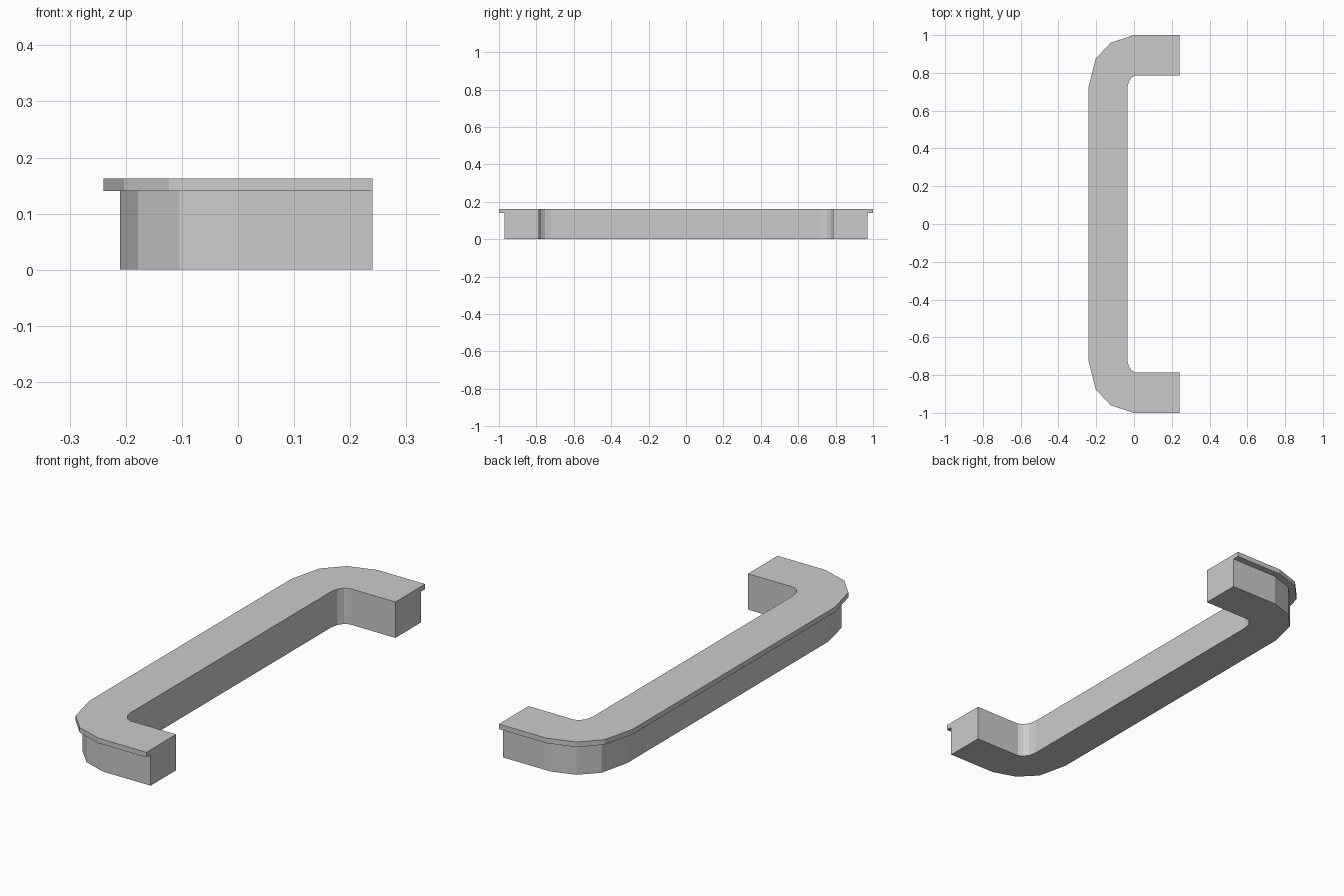
import bpy
import bmesh

cube = bpy.data.objects.get("Cube")
if cube:
    bpy.data.objects.remove(cube, do_unlink=True)

grey = bpy.data.materials.new("light grey")
grey.use_nodes = True
colour = (0.6, 0.6, 0.6, 1)
grey.diffuse_color = colour
grey.node_tree.nodes["Principled BSDF"].inputs["Base Color"].default_value = colour

END_X = 0.24

# Inner edge of the bracket on the +y half, from the end to the long bar
inner = [(END_X, 0.787), (0.01, 0.787), (-0.012, 0.776), (-0.028, 0.754), (-0.035, 0.72)]


def extruded_bracket(name, outer, bottom, top):
    """Close half of the outline, mirror it in y, and raise it to a solid."""
    half = outer + inner[::-1]
    # Outer run goes from the +y end round to the -y end, then back along the inside
    outline = outer + [(x, -y) for x, y in reversed(outer)]
    outline += [(x, -y) for x, y in half[len(outer):][::-1]]
    outline += half[len(outer):]
    bm = bmesh.new()
    base = bm.faces.new([bm.verts.new((x, y, bottom)) for x, y in outline])
    raised = bmesh.ops.extrude_face_region(bm, geom=[base], use_keep_orig=True)
    verts = [g for g in raised["geom"] if isinstance(g, bmesh.types.BMVert)]
    bmesh.ops.translate(bm, verts=verts, vec=(0, 0, top - bottom))
    bmesh.ops.recalc_face_normals(bm, faces=bm.faces)
    mesh = bpy.data.meshes.new(name)
    bm.to_mesh(mesh)
    bm.free()
    mesh.materials.append(grey)
    obj = bpy.data.objects.new(name, mesh)
    bpy.context.collection.objects.link(obj)
    return obj


# Thick lower body
extruded_bracket(
    "counter_body",
    [(END_X, 0.97), (0.0, 0.97), (-0.105, 0.935), (-0.178, 0.86), (-0.21, 0.72)],
    0, 0.14)

# Thin top slab overhanging the outer side
extruded_bracket(
    "counter_top",
    [(END_X, 1.0), (0.0, 1.0), (-0.123, 0.96), (-0.203, 0.875), (-0.24, 0.725)],
    0.14, 0.163)
